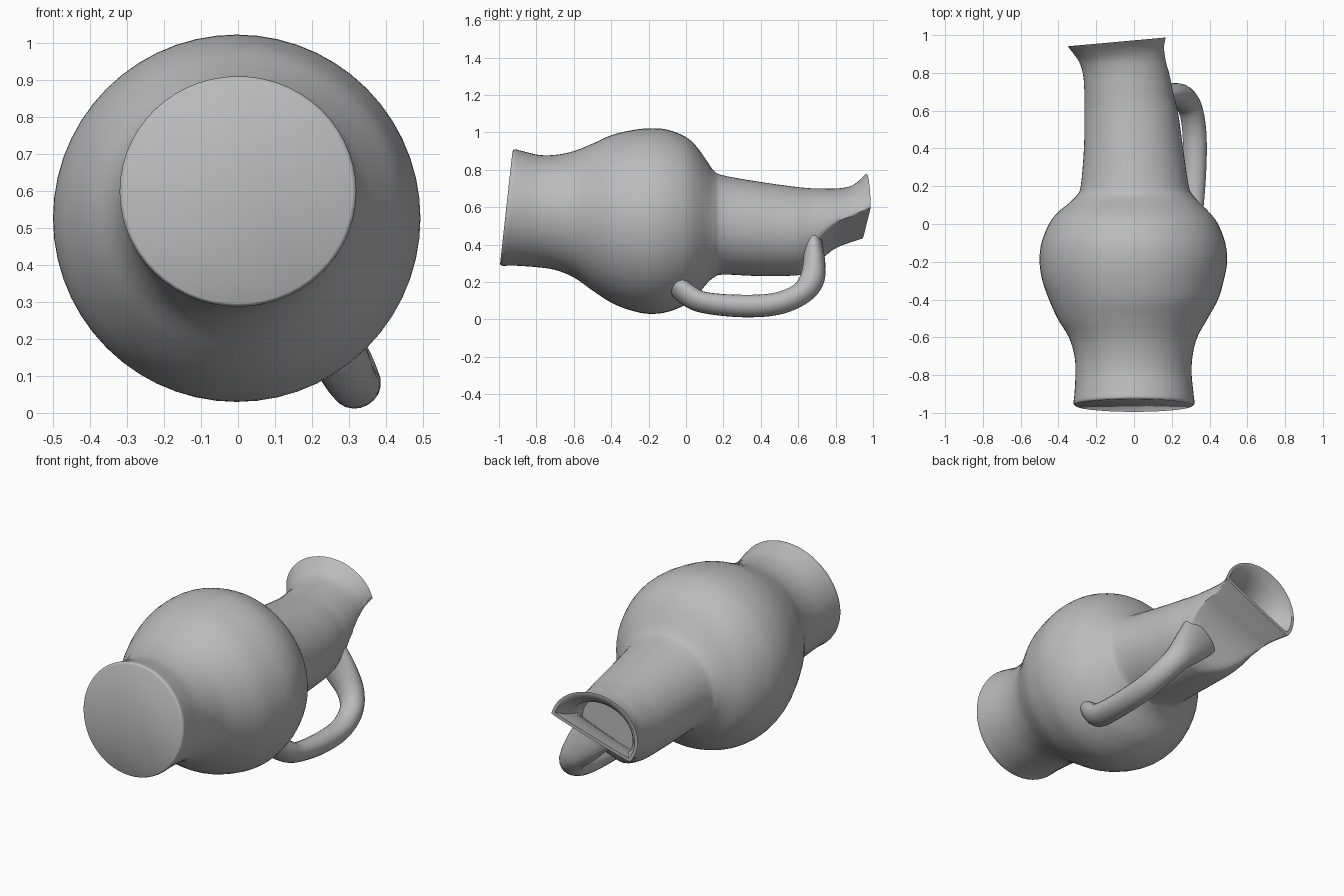
import bpy, bmesh, math
from mathutils import Vector

if "Cube" in bpy.data.objects:
    bpy.data.objects.remove(bpy.data.objects["Cube"])

clay = bpy.data.materials.new("grey clay")
clay.diffuse_color = (0.5, 0.5, 0.5, 1)
clay.use_nodes = True
clay.node_tree.nodes["Principled BSDF"].inputs["Base Color"].default_value = clay.diffuse_color
SIDES = 56


def spline(rows, steps):
    """Catmull-Rom interpolation through rows of numbers."""
    out = []
    for i in range(len(rows) - 1):
        a, b = rows[max(i - 1, 0)], rows[i]
        c, d = rows[i + 1], rows[min(i + 2, len(rows) - 1)]
        for s in range(steps):
            t = s / steps
            out.append([0.5 * (2*q + (r - p)*t + (2*p - 5*q + 4*r - w)*t*t
                               + (3*q - p - 3*r + w)*t**3)
                        for p, q, r, w in zip(a, b, c, d)])
    return out + [list(rows[-1])]


def loft(name, rings, angle):
    """Skin closed rings and cap both ends."""
    bm = bmesh.new()
    loops = [[bm.verts.new(p) for p in ring] for ring in rings]
    n = len(loops[0])
    for a, b in zip(loops, loops[1:]):
        for i in range(n):
            bm.faces.new((a[i], a[(i + 1) % n], b[(i + 1) % n], b[i]))
    bm.faces.new(loops[0])
    bm.faces.new(loops[-1])
    bmesh.ops.recalc_face_normals(bm, faces=bm.faces)
    mesh = bpy.data.meshes.new(name)
    bm.to_mesh(mesh)
    bm.free()
    mesh.materials.append(clay)
    ob = bpy.data.objects.new(name, mesh)
    bpy.context.collection.objects.link(ob)
    bpy.ops.object.select_all(action='DESELECT')
    ob.select_set(True)
    bpy.context.view_layer.objects.active = ob
    bpy.ops.object.shade_smooth_by_angle(angle=math.radians(angle))
    return ob


# Side of the neck that is pressed flat above the handle
PRESS = Vector((0.34, -0.94))


def ring(y, x0, x1, z0, z1, press, grow=0.0):
    """Oval section between the limits, flattened beyond the press distance."""
    cx, cz = (x0 + x1) / 2, (z0 + z1) / 2
    rx, rz = (x1 - x0) / 2 + grow, (z1 - z0) / 2 + grow
    base = max(0, min(1, (-0.75 - y) / 0.25))       # tilted foot
    lip = max(0, min(1, (y - 0.7) / 0.25))          # tilted mouth
    pts = []
    for i in range(SIDES):
        t = 2 * math.pi * i / SIDES
        p = Vector((rx * math.cos(t), rz * math.sin(t)))
        over = p.dot(PRESS) - (press + grow)
        if over > 0:
            p -= PRESS * over * 0.97
        x, z = cx + p.x, cz + p.y
        pts.append((x, y + 0.07 * base * (z - 0.29) / 0.62
                    + lip * 0.09 * (x + 0.08), z))
    return pts


# Jug wall: y, left, right, bottom, top, press distance
wall = [
    (-0.995, -0.31, 0.31, 0.295, 0.90, 1),
    (-0.98, -0.32, 0.32, 0.287, 0.91, 1),
    (-0.92, -0.315, 0.315, 0.288, 0.90, 1),
    (-0.80, -0.31, 0.305, 0.28, 0.88, 1),
    (-0.70, -0.315, 0.31, 0.265, 0.88, 1),
    (-0.60, -0.345, 0.335, 0.225, 0.90, 1),
    (-0.50, -0.405, 0.39, 0.155, 0.94, 1),
    (-0.40, -0.45, 0.445, 0.09, 0.985, 1),
    (-0.30, -0.485, 0.475, 0.05, 1.01, 1),
    (-0.20, -0.50, 0.493, 0.03, 1.022, 1),
    (-0.10, -0.49, 0.483, 0.04, 1.015, 1),
    (0.00, -0.45, 0.445, 0.08, 0.975, 1),
    (0.06, -0.405, 0.40, 0.13, 0.92, 1),
    (0.11, -0.345, 0.35, 0.19, 0.85, 1),
    (0.15, -0.305, 0.315, 0.225, 0.795, 1),
    (0.20, -0.282, 0.29, 0.24, 0.77, 1),
    (0.40, -0.265, 0.26, 0.232, 0.735, 0.6),
    (0.58, -0.262, 0.235, 0.235, 0.71, 0.27),
    (0.66, -0.262, 0.215, 0.25, 0.702, 0.20),
    (0.73, -0.264, 0.20, 0.28, 0.70, 0.11),
    (0.80, -0.27, 0.185, 0.30, 0.70, 0.055),
    (0.87, -0.29, 0.17, 0.32, 0.71, 0.04),
    (0.92, -0.32, 0.165, 0.33, 0.738, 0.04),
    (0.965, -0.35, 0.175, 0.335, 0.78, 0.045),
]
rings = [ring(*row) for row in spline(wall, 4)]
# Rim and hollow mouth
rings.append(ring(*wall[-1], grow=-0.018))
for row, g in ((wall[-2], -0.025), (wall[-3], -0.03),
               (wall[-4], -0.035), (wall[-5], -0.05)):
    rings.append(ring(*row, grow=g))
loft("jug_body", rings, 50)

# Handle: x, y, z, half width, half thickness
path = [
    (0.25, -0.06, 0.19, 0.085, 0.05),
    (0.285, 0.01, 0.13, 0.075, 0.055),
    (0.305, 0.10, 0.09, 0.068, 0.053),
    (0.32, 0.30, 0.072, 0.066, 0.058),
    (0.32, 0.48, 0.083, 0.066, 0.058),
    (0.298, 0.61, 0.135, 0.066, 0.060),
    (0.25, 0.672, 0.21, 0.075, 0.066),
    (0.18, 0.685, 0.30, 0.10, 0.06),
    (0.10, 0.68, 0.40, 0.12, 0.05),
]
rows = spline(path, 5)
across = Vector((0.86, 0, 0.5)).normalized()
tube = []
for i, row in enumerate(rows):
    c = Vector(row[:3])
    along = (Vector(rows[min(i + 1, len(rows) - 1)][:3])
             - Vector(rows[max(i - 1, 0)][:3])).normalized()
    u = (across - along * across.dot(along)).normalized()
    v = along.cross(u)
    tube.append([c + u * row[3] * math.cos(k * math.pi / 10)
                 + v * row[4] * math.sin(k * math.pi / 10) for k in range(20)])
loft("handle", tube, 60)
